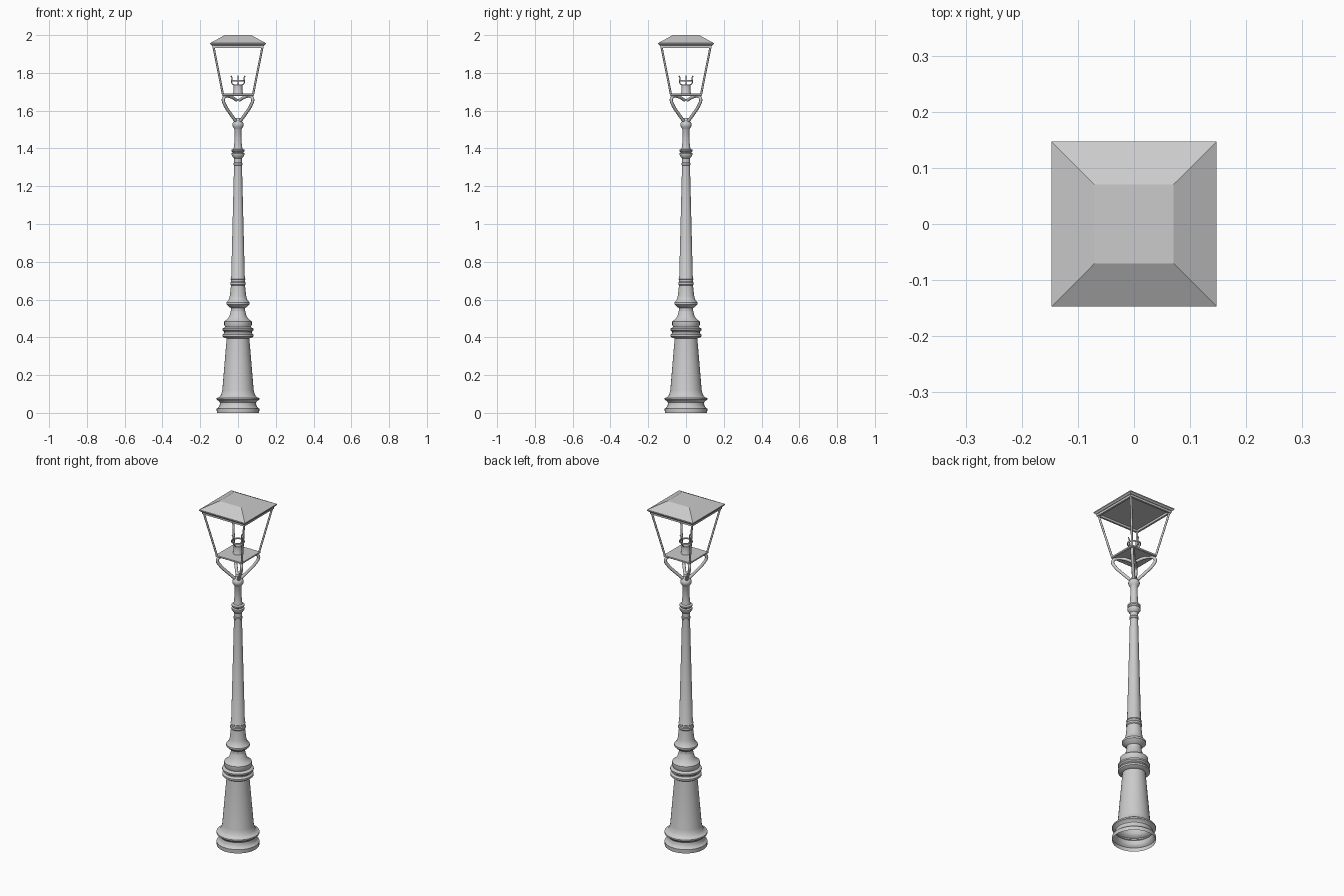
import bpy, bmesh, math
from mathutils import Vector

if "Cube" in bpy.data.objects:
    bpy.data.objects.remove(bpy.data.objects["Cube"])


def finish(name, bm, smooth=False):
    bmesh.ops.recalc_face_normals(bm, faces=bm.faces)
    me = bpy.data.meshes.new(name)
    bm.to_mesh(me)
    bm.free()
    ob = bpy.data.objects.new(name, me)
    bpy.context.collection.objects.link(ob)
    if smooth:
        bpy.ops.object.select_all(action='DESELECT')
        ob.select_set(True)
        bpy.context.view_layer.objects.active = ob
        bpy.ops.object.shade_smooth_by_angle(angle=math.radians(35))
    return ob


def lathe(name, profile, sides=32, closed=False):
    bm = bmesh.new()
    rings = [[bm.verts.new((r * math.cos(2 * math.pi * i / sides),
                            r * math.sin(2 * math.pi * i / sides), z))
              for i in range(sides)] for r, z in profile]
    pairs = list(zip(rings, rings[1:]))
    if closed:
        pairs.append((rings[-1], rings[0]))
    for a, b in pairs:
        for i in range(sides):
            j = (i + 1) % sides
            bm.faces.new((a[i], a[j], b[j], b[i]))
    if not closed:
        bm.faces.new(rings[-1])
    return finish(name, bm, True)


def square_stack(name, levels):
    """Square tapered block from (half width, z) levels."""
    bm = bmesh.new()
    rings = [[bm.verts.new((x * h, y * h, z)) for x, y in
              ((-1, -1), (1, -1), (1, 1), (-1, 1))] for h, z in levels]
    for a, b in zip(rings, rings[1:]):
        for i in range(4):
            bm.faces.new((a[i], a[(i + 1) % 4], b[(i + 1) % 4], b[i]))
    bm.faces.new(rings[0])
    bm.faces.new(rings[-1])
    return finish(name, bm)


def square_frame(name, h, w, z0, z1):
    bm = bmesh.new()
    rings = [[bm.verts.new((x * s, y * s, z)) for x, y in
              ((-1, -1), (1, -1), (1, 1), (-1, 1))]
             for s, z in ((h, z0), (h, z1), (h - w, z1), (h - w, z0))]
    for k in range(4):
        a, b = rings[k], rings[(k + 1) % 4]
        for i in range(4):
            bm.faces.new((a[i], a[(i + 1) % 4], b[(i + 1) % 4], b[i]))
    return finish(name, bm)


def tube(name, points, radius, angle):
    """Smooth tube along an (r, z) path, turned around the pole axis."""
    cu = bpy.data.curves.new(name, 'CURVE')
    cu.dimensions = '3D'
    cu.bevel_depth = radius
    cu.bevel_resolution = 2
    cu.use_fill_caps = True
    sp = cu.splines.new('BEZIER')
    sp.bezier_points.add(len(points) - 1)
    sp.resolution_u = 5
    for bp, (r, z) in zip(sp.bezier_points, points):
        bp.co = (r * math.cos(angle), r * math.sin(angle), z)
        bp.handle_left_type = bp.handle_right_type = 'AUTO'
    ob = bpy.data.objects.new(name, cu)
    bpy.context.collection.objects.link(ob)
    return ob


# turned base pedestal, open underneath
lathe("base", [(.112, 0), (.113, .022), (.104, .028), (.097, .04), (.096, .055),
               (.102, .064), (.113, .07), (.113, .078), (.1, .083), (.09, .095),
               (.083, .12), (.06, .395), (.072, .398), (.082, .405), (.082, .415),
               (.073, .424), (.073, .43), (.083, .438), (.083, .446), (.068, .454),
               (.073, .465), (.073, .484), (.06, .493), (.046, .51), (.038, .54)])

# tapering shaft with collars
lathe("shaft", [(.038, .53), (.038, .555), (.05, .563), (.062, .575), (.062, .585),
                (.05, .598), (.043, .62), (.039, .66), (.037, .675), (.041, .68),
                (.041, .69), (.037, .695), (.037, .705), (.04, .708), (.036, .715),
                (.021, 1.31), (.024, 1.313), (.024, 1.322), (.021, 1.326),
                (.021, 1.348), (.027, 1.354), (.034, 1.366), (.034, 1.374),
                (.027, 1.379), (.034, 1.386), (.034, 1.393), (.024, 1.398),
                (.02, 1.42), (.018, 1.5), (.023, 1.508), (.029, 1.518), (.03, 1.528),
                (.026, 1.539), (.017, 1.547), (.013, 1.56)])

# four curved support arms and four lantern posts on the diagonals
for n in range(4):
    a = math.pi / 4 + n * math.pi / 2
    tube(f"support_arm_{n + 1}", [(.012, 1.54), (.055, 1.582), (.098, 1.63),
                                  (.11, 1.66), (.095, 1.675), (.05, 1.672),
                                  (.01, 1.655)], .0085, a)
    q = math.sqrt(2)
    tube(f"lantern_post_{n + 1}", [(.079 * q, 1.682), (.131 * q, 1.945)], .0055, a)

# lantern floor, upper frame and roof
square_stack("lantern_floor", [(.08, 1.677), (.084, 1.68), (.084, 1.688), (.08, 1.69)])
square_frame("upper_frame", .136, .011, 1.932, 1.946)
square_stack("roof", [(.139, 1.944), (.147, 1.952), (.147, 1.958), (.07, 2.0)])

# lamp holder with gallery ring and prongs
lathe("lamp_holder", [(.026, 1.688), (.026, 1.695), (.023, 1.7), (.023, 1.735),
                      (.02, 1.738)], 20)
lathe("gallery_ring", [(.033, 1.755), (.036, 1.755), (.036, 1.763), (.033, 1.763)],
      24, True)
for n in range(4):
    tube(f"gallery_prong_{n + 1}", [(.018, 1.735), (.032, 1.745), (.034, 1.76),
                                    (.031, 1.77), (.038, 1.785)], .003,
         n * math.pi / 2)
